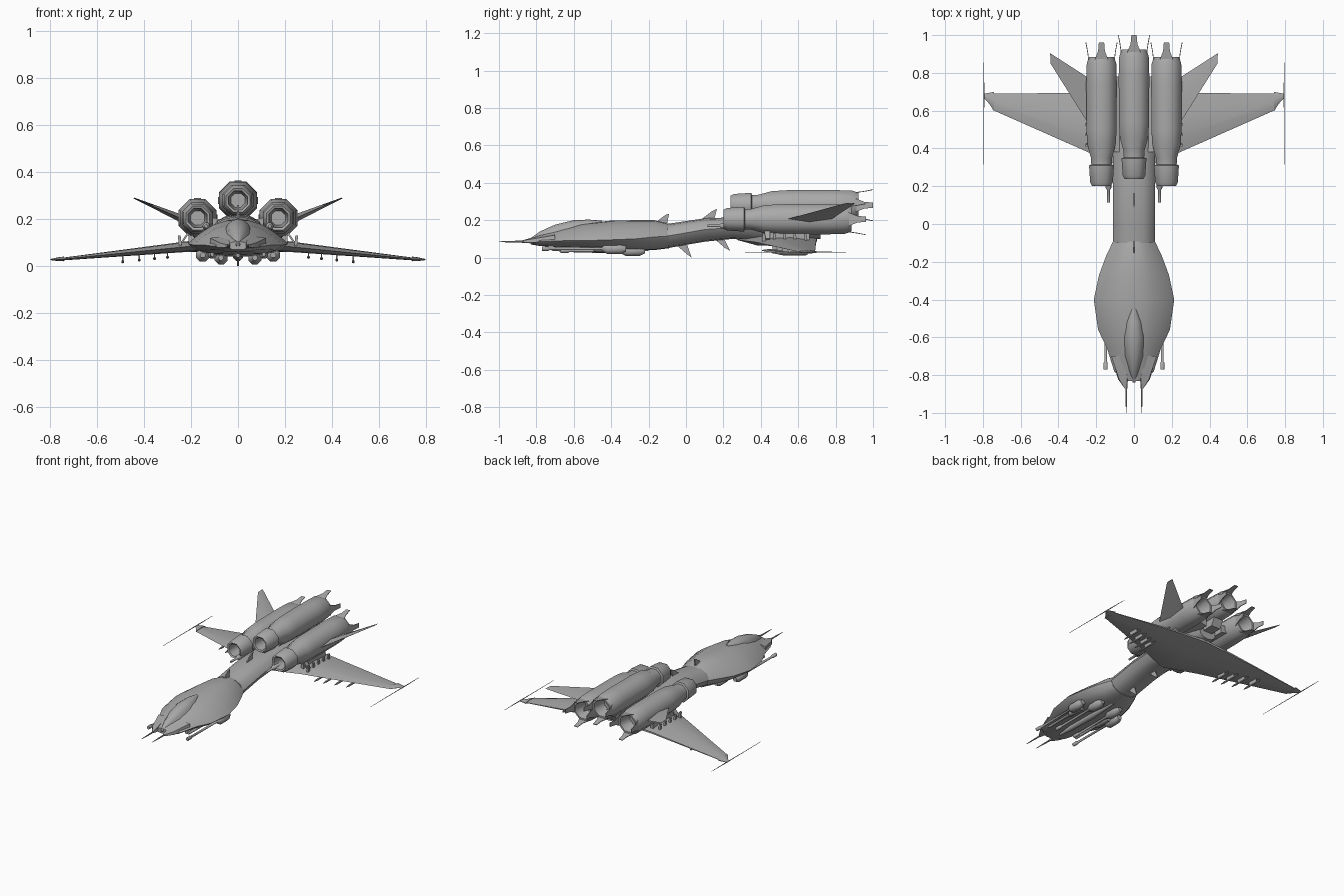
import bpy, bmesh, math
from mathutils import Vector

grey = bpy.data.materials.new("hull_grey")
grey.diffuse_color = (0.4, 0.4, 0.4, 1)


def loft(name, rings, mirror=False, angle=35):
    """Skin a list of equal-length point rings and cap both ends."""
    bm = bmesh.new()
    loops = [[bm.verts.new(p) for p in ring] for ring in rings]
    n = len(loops[0])
    for a, b in zip(loops, loops[1:]):
        for i in range(n):
            j = (i + 1) % n
            bm.faces.new((a[i], a[j], b[j], b[i]))
    bm.faces.new(loops[0])
    bm.faces.new(loops[-1][::-1])
    bmesh.ops.recalc_face_normals(bm, faces=bm.faces)
    me = bpy.data.meshes.new(name)
    bm.to_mesh(me)
    bm.free()
    me.materials.append(grey)
    ob = bpy.data.objects.new(name, me)
    bpy.context.collection.objects.link(ob)
    bpy.context.view_layer.objects.active = ob
    ob.select_set(True)
    bpy.ops.object.shade_smooth_by_angle(angle=math.radians(angle))
    ob.select_set(False)
    if mirror:
        ob.modifiers.new("mirror", 'MIRROR')
    return ob


def tube(name, x, z, stations, sides=8, mirror=True, angle=50):
    """Lathe along y; stations are (y, flat radius) or (y, flat radius, z shift)."""
    k = 1 / math.cos(math.pi / sides)
    rings = []
    for s in stations:
        y, r = s[0], s[1] * k
        dz = s[2] if len(s) > 2 else 0
        rings.append([(x + r * math.cos((i + .5) * math.tau / sides), y,
                       z + dz + r * math.sin((i + .5) * math.tau / sides)) for i in range(sides)])
    return loft(name, rings, mirror, angle)


def plate(name, pts, normal, thick, mirror=False):
    """Flat blade from an outline, thickened along a normal."""
    n = Vector(normal).normalized() * thick / 2
    return loft(name, [[Vector(p) - n for p in pts], [Vector(p) + n for p in pts]], mirror)


def hull(name, profile, stations, angle=40):
    """Symmetric body: stations are (y, half width, bottom, edge height, top)."""
    full = profile + [(-x, z) for x, z in profile[-2:0:-1]]
    rings = []
    for y, w, zb, ze, zt in stations:
        rings.append([(x * w, y, ze + z * ((zt - ze) if z > 0 else (ze - zb))) for x, z in full])
    return loft(name, rings, False, angle)


# Forward fuselage, canopy and neck
wedge = [(0, 1), (.25, .95), (.5, .78), (.75, .45), (.93, .15), (1, 0), (.85, -.55), (.5, -.95), (0, -1)]
hull("forward_fuselage", wedge, [
    (-.83, .05, .07, .09, .105), (-.78, .105, .062, .085, .12), (-.66, .142, .055, .09, .155),
    (-.56, .19, .05, .09, .18), (-.4, .213, .045, .095, .198), (-.27, .185, .04, .1, .2),
    (-.17, .148, .04, .11, .2), (-.09, .11, .05, .115, .18)])
dome = [(0, 1), (.4, .9), (.75, .6), (1, 0), (.7, -.8), (0, -1)]
hull("canopy", dome, [
    (-.84, .006, .085, .09, .097), (-.78, .03, .085, .1, .14), (-.7, .05, .1, .13, .176),
    (-.6, .058, .12, .15, .2), (-.52, .045, .13, .165, .203), (-.45, .015, .15, .18, .197)])
barrel = [(0, 1), (.45, .9), (.8, .6), (1, 0), (.8, -.6), (.45, -.9), (0, -1)]
hull("neck", barrel, [
    (-.1, .11, .05, .115, .18), (.0, .11, .068, .132, .195), (.1, .11, .085, .15, .21),
    (.25, .11, .1, .16, .215), (.5, .115, .08, .15, .22), (.72, .07, .1, .16, .22)], 50)

# Nose prongs beside the canopy with long probes
loft("nose_prong", [
    [(.03, -.7, .09), (.12, -.7, .09), (.12, -.7, .12), (.05, -.7, .13)],
    [(.032, -.82, .075), (.085, -.82, .08), (.08, -.82, .1), (.036, -.82, .108)],
    [(.036, -.875, .08), (.05, -.87, .08), (.05, -.87, .092), (.036, -.875, .092)]], True)
tube("nose_probe", .041, .085, [(-1, .0015), (-.93, .004), (-.82, .006)], 6)

# Chin cannons
tube("outer_cannon", .15, .047, [
    (-.77, .011), (-.735, .011), (-.73, .007), (-.45, .007), (-.44, .018), (-.42, .028),
    (-.35, .028), (-.32, .015)])
tube("inner_cannon", .072, .036, [
    (-.67, .011), (-.63, .011), (-.625, .007), (-.36, .008), (-.34, .018), (-.32, .028),
    (-.25, .028), (-.22, .014)])
tube("chin_pod", 0, .045, [(-.72, .008), (-.62, .016), (-.4, .022), (-.2, .01)], mirror=False)
tube("cheek_cannon", .11, .05, [(-.7, .008), (-.5, .009), (-.49, .018), (-.38, .018)])

# Three engines with hollow intakes, hollow tails and four exhaust petals
body = [(.14, .03), (.005, .04), (0, .05), (.02, .06), (.11, .066), (.115, .054), (.15, .056),
        (.22, .075), (.3, .08), (.55, .081), (.65, .078), (.685, .066), (.685, .055), (.6, .04)]
for tag, x, z, y0, mir in (("centre", 0, .28, .238, False), ("side", .172, .205, .2, True)):
    tube(tag + "_engine", x, z, [(y0 + y, r) for y, r in body], 8, mir, 50)
    ye = y0 + .67
    for i in range(4):
        a = i * math.pi / 2
        out, tan = Vector((math.cos(a), 0, math.sin(a))), Vector((-math.sin(a), 0, math.cos(a)))
        c = Vector((x, ye, z))
        pts = [c + out * r + tan * t + Vector((0, dy, 0)) for r, t, dy in
               ((.068, -.036, 0), (.068, .036, 0), (.074, .018, .045), (.083, .014, .092),
                (.083, -.014, .092), (.074, -.018, .045))]
        plate(tag + "_exhaust_petal", pts, out, .004, mir)

# Engine supports and the small guns under the intakes
plate("centre_pylon", [(0, .36, .15), (0, .8, .15), (0, .85, .24), (0, .42, .24)], (1, 0, 0), .07)
plate("inboard_pylon", [(.06, .38, .17), (.06, .78, .17), (.14, .78, .19), (.14, .38, .19)],
      (0, 0, 1), .05, True)
plate("wing_strut", [(.2, .42, .09), (.2, .66, .09), (.2, .66, .15), (.2, .42, .15)],
      (1, 0, 0), .02, True)
plate("outer_strut", [(.24, .42, .1), (.24, .45, .1), (.205, .45, .15), (.205, .42, .15)],
      (1, 0, .6), .008, True)
tube("intake_gun", .135, .17, [(.115, .007), (.18, .007), (.19, .015), (.34, .015)])


# Delta wing
def airfoil(x, y0, y1, z, t):
    c = y1 - y0
    return [(x, y0, z), (x, y0 + .25 * c, z + .42 * t), (x, y0 + .6 * c, z + .5 * t),
            (x, y1, z + .12 * t), (x, y1, z - .12 * t), (x, y0 + .6 * c, z - .5 * t),
            (x, y0 + .25 * c, z - .42 * t)]


loft("wing", [airfoil(0, .27, .7, .095, .07), airfoil(.22, .37, .695, .083, .045),
              airfoil(.74, .6, .69, .031, .012)], True)
loft("wing_tip", [airfoil(.74, .595, .7, .031, .02), airfoil(.765, .635, .695, .03, .016),
                  airfoil(.793, .665, .69, .028, .006)], True)
tube("tip_antenna", .795, .029, [(.315, .001), (.6, .002), (.68, .003), (.855, .001)], 6)

# Weapons under the wings
for x in (.3, .355, .42, .49):
    zw = .083 - (x - .22) * .1
    y0 = .37 + (x - .22) * .44
    tube("underwing_missile", x, zw - .037,
         [(y0, .002), (y0 + .03, .006), (y0 + .15, .006), (y0 + .16, .004)], 6)
    plate("missile_mount", [(x, y0 + .06, zw - .037), (x, y0 + .12, zw - .037),
                            (x, y0 + .13, zw), (x, y0 + .05, zw)], (1, 0, 0), .005, True)
# Small racks above the wings
for k in range(5):
    y = .41 + k * .055
    plate("wing_rack", [(.245, y, .085), (.245, y + .018, .085), (.25, y + .012, .13),
                        (.25, y, .13)], (1, 0, 0), .012, True)

# Canted tail fins on the side engines
loft("tail_fin", [
    [(.235, .52, .2), (.235, .64, .218), (.235, .77, .2), (.235, .64, .182)],
    [(.442, .85, .29), (.442, .88, .292), (.445, .905, .29), (.442, .88, .287)]], True)

# Small fins along the spine and keel
for name, pts in {
    "front_spine_fin": [(-.16, .19), (-.1, .185), (-.09, .235), (-.11, .228)],
    "rear_spine_fin": [(.07, .195), (.15, .2), (.165, .26), (.135, .245)],
    "front_keel_fin": [(-.06, .075), (.0, .085), (.03, 0), (.005, .018)],
    "rear_keel_fin": [(.14, .11), (.2, .11), (.235, .037), (.21, .05)],
}.items():
    plate(name, [(0, y, z) for y, z in pts], (1, 0, 0), .007)
